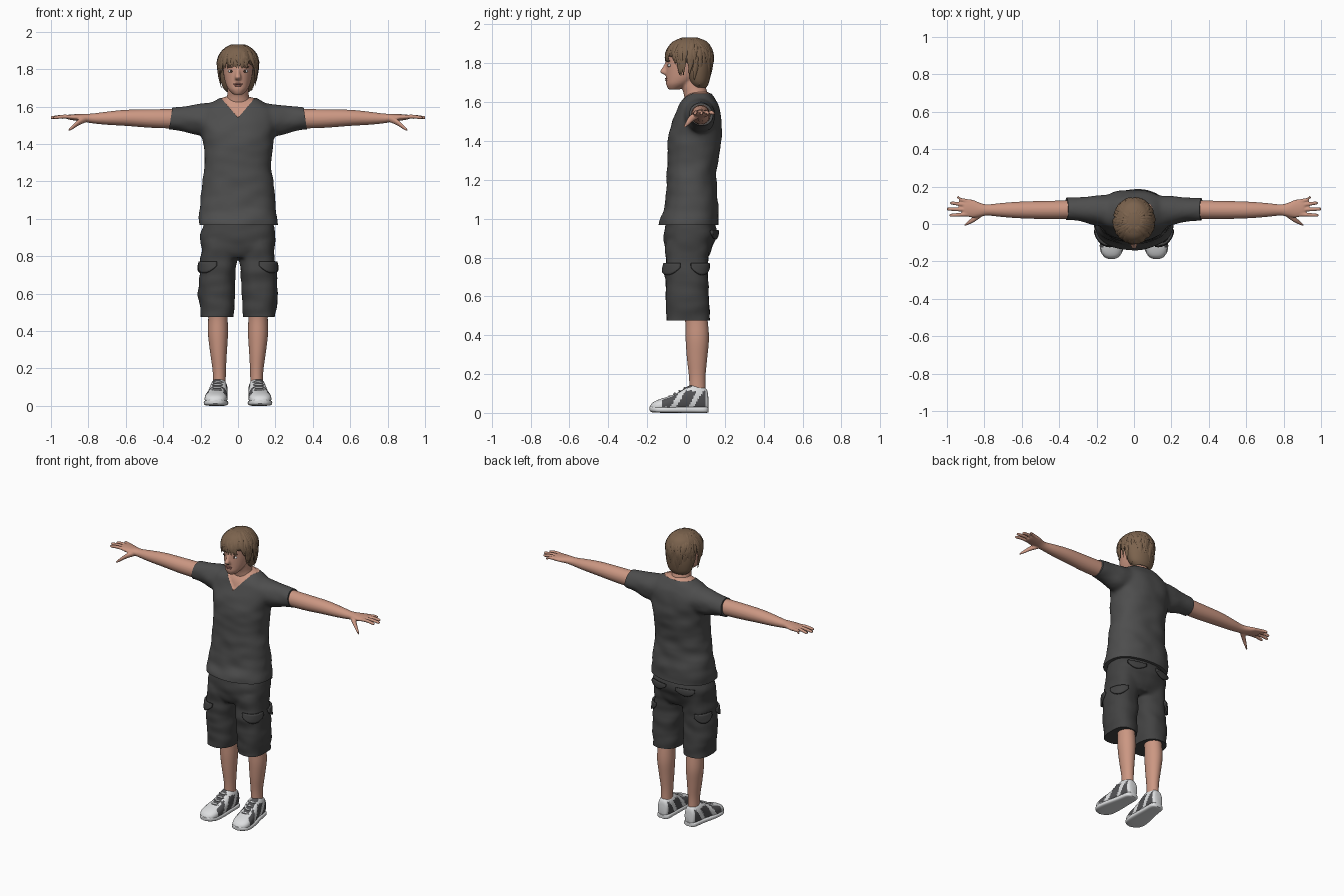
import bpy, bmesh, math, random
from mathutils import Vector, Matrix, noise
from mathutils.bvhtree import BVHTree

random.seed(4)
if "Cube" in bpy.data.objects:
    bpy.data.objects.remove(bpy.data.objects["Cube"])


def material(name, rgb):
    m = bpy.data.materials.new(name)
    m.use_nodes = True
    m.diffuse_color = (*rgb, 1)
    bsdf = next(n for n in m.node_tree.nodes if n.type == 'BSDF_PRINCIPLED')
    bsdf.inputs["Base Color"].default_value = (*rgb, 1)
    return m


skin = material("skin", (.60, .31, .225))
hair = material("brown hair", (.2, .125, .075))
shirt_grey = material("shirt grey", (.075, .075, .075))
shorts_grey = material("shorts grey", (.055, .055, .055))
white = material("shoe white", (.72, .73, .74))
shoe_grey = material("shoe grey", (.085, .085, .09))
lip = material("lip pink", (.42, .17, .14))
dark = material("eye dark", (.05, .03, .02))

ORDER = {'z': lambda p, a, b: (a, b, p), 'x': lambda p, a, b: (p, a, b), 'y': lambda p, a, b: (a, p, b)}


def spline(rings, steps):
    """Smooth interpolation through the ring values."""
    pts = [Vector(r) for r in rings]
    out = []
    for i in range(len(pts) - 1):
        a, b, c, d = pts[max(i - 1, 0)], pts[i], pts[i + 1], pts[min(i + 2, len(pts) - 1)]
        for k in range(steps):
            t = k / steps
            out.append(b + (c - a) * (t / 2) + (a - b * 2.5 + c * 2 - d / 2) * t ** 2
                       + (b * 1.5 - a / 2 - c * 1.5 + d / 2) * t ** 3)
    return out + [pts[-1]]


def loft(bm, axis, rings, n=28, power=2, steps=4, side=1):
    """Closed skin over rings of (position, centre a, centre b, radius a, radius b)."""
    loops = []
    for pos, ca, cb, ra, rb in spline(rings, steps):
        loop = []
        for k in range(n):
            c, s = math.cos(math.tau * k / n), math.sin(math.tau * k / n)
            u = math.copysign(abs(c) ** (2 / power), c)
            v = math.copysign(abs(s) ** (2 / power), s)
            x, y, z = ORDER[axis](pos, ca + ra * u, cb + rb * v)
            loop.append(bm.verts.new((x * side, y, z)))
        loops.append(loop)
    faces = [bm.faces.new((a[k], a[(k + 1) % n], b[(k + 1) % n], b[k]))
             for a, b in zip(loops, loops[1:]) for k in range(n)]
    faces += [bm.faces.new(loops[0]), bm.faces.new(loops[-1])]
    bmesh.ops.recalc_face_normals(bm, faces=faces)


def finish(obj, angle=50):
    obj.data.shade_smooth()
    obj.data.set_sharp_from_angle(angle=math.radians(angle))
    return obj


def make(name, bm, *mats, mirror=False):
    mesh = bpy.data.meshes.new(name)
    bm.to_mesh(mesh)
    bm.free()
    for m in mats:
        mesh.materials.append(m)
    obj = bpy.data.objects.new(name, mesh)
    bpy.context.collection.objects.link(obj)
    if mirror:
        obj.modifiers.new("mirror", 'MIRROR')
    return finish(obj)


def fuse(name, bm, voxel, rounds, *mats):
    """Merge overlapping lofts into one smooth skin."""
    obj = make(name, bm, *mats)
    rm = obj.modifiers.new("remesh", 'REMESH')
    rm.mode, rm.voxel_size = 'VOXEL', voxel
    sm = obj.modifiers.new("smooth", 'SMOOTH')
    sm.factor, sm.iterations = .5, rounds
    graph = bpy.context.evaluated_depsgraph_get()
    mesh = bpy.data.meshes.new_from_object(obj.evaluated_get(graph))
    obj.modifiers.clear()
    obj.data = mesh
    mesh.materials.clear()
    for m in mats:
        mesh.materials.append(m)
    return finish(obj)


def cut(bm, co, no):
    """Trim a hem and close it."""
    geom = bm.verts[:] + bm.edges[:] + bm.faces[:]
    res = bmesh.ops.bisect_plane(bm, geom=geom, plane_co=co, plane_no=no, clear_outer=True)
    edges = [e for e in res["geom_cut"] if isinstance(e, bmesh.types.BMEdge)]
    bmesh.ops.edgeloop_fill(bm, edges=edges)


def folds(bm, amount):
    bm.normal_update()
    for v in bm.verts:
        v.co += v.normal * amount * noise.noise(Vector((v.co.x * 9, v.co.y * 9, v.co.z * 16)))


def ball(name, loc, size, mat, mirror=False):
    bm = bmesh.new()
    bmesh.ops.create_uvsphere(bm, u_segments=16, v_segments=10, radius=1,
                              matrix=Matrix.Translation(loc) @ Matrix.Diagonal((*size, 1)))
    return make(name, bm, mat, mirror=mirror)


# Shirt: trunk and sleeves, with a V neck of skin
bm = bmesh.new()
loft(bm, 'z', [(.92, 0, .015, .205, .152), (.98, 0, .015, .212, .155), (1.06, 0, .03, .205, .14),
               (1.18, 0, .027, .192, .127), (1.3, 0, .035, .18, .132), (1.42, 0, .045, .19, .137),
               (1.5, 0, .055, .2, .127), (1.57, 0, .065, .2, .107), (1.62, 0, .065, .145, .082),
               (1.66, 0, .06, .075, .055)], n=40, power=2.3)
for s in (1, -1):
    loft(bm, 'x', [(.06, .07, 1.545, .085, .085), (.2, .075, 1.53, .08, .084), (.28, .077, 1.533, .067, .07),
                   (.36, .079, 1.535, .061, .059), (.41, .079, 1.535, .06, .058)], side=s)
shirt = fuse("shirt", bm, .011, 10, shirt_grey, skin)
bm = bmesh.new()
bm.from_mesh(shirt.data)
folds(bm, .007)
cut(bm, (0, 0, .968), (0, 0, -1))
for s in (1, -1):
    cut(bm, (s * .36, 0, 1.535), (s, 0, .15))
collar = [((0, 0, 1.54), (.105, 0, -.09)), ((0, 0, 1.54), (-.105, 0, -.09)), ((0, 0, 1.645), (0, 0, 1))]
for co, no in collar:
    faces = [f for f in bm.faces if f.calc_center_median().z > 1.5 and abs(f.calc_center_median().x) < .13]
    geom = faces + list({e for f in faces for e in f.edges}) + list({v for f in faces for v in f.verts})
    bmesh.ops.bisect_plane(bm, geom=geom, plane_co=co, plane_no=no)
for f in bm.faces:
    c = f.calc_center_median()
    f.material_index = int(c.z > 1.645 or (c.y < .06 and c.z - 1.54 > abs(c.x) * .105 / .09))
bm.normal_update()
for v in [v for v in bm.verts if v.link_faces and all(f.material_index for f in v.link_faces)]:
    v.co -= v.normal * .006
bm.to_mesh(shirt.data)
bm.free()
finish(shirt)

# Shorts: hips and two loose legs
bm = bmesh.new()
loft(bm, 'z', [(1.02, 0, .02, .17, .115), (.93, 0, .022, .198, .134), (.85, 0, .012, .2, .123),
               (.79, 0, .01, .185, .1)], n=40, power=2.4)
for s in (1, -1):
    loft(bm, 'z', [(.88, .1, .012, .092, .115), (.76, .106, .002, .096, .11), (.62, .115, .006, .097, .11),
                   (.52, .113, .01, .091, .111), (.44, .112, .012, .088, .111)], power=2.4, side=s)
shorts = fuse("shorts", bm, .01, 6, shorts_grey)
bm = bmesh.new()
bm.from_mesh(shorts.data)
folds(bm, .009)
cut(bm, (0, 0, .475), (0, 0, -1))
tree = BVHTree.FromBMesh(bm)
bm.to_mesh(shorts.data)
bm.free()
finish(shorts)


def flap(name, angle, spread, top, height):
    """Pocket flap laid over the cloth around one leg."""
    bm = bmesh.new()
    rows = []
    for j in range(6):
        row = []
        for i in range(13):
            u = i / 6 - 1
            a = math.radians(angle + u * spread)
            out = Vector((math.cos(a), math.sin(a), 0))
            z = top - j / 5 * height * (1 - .65 * u * u)
            hit = tree.ray_cast(Vector((.1, .01, z)) + out * .4, -out)[0]
            row.append(bm.verts.new(hit + out * .009))
        rows.append(row)
    for a, b in zip(rows, rows[1:]):
        for i in range(12):
            bm.faces.new((a[i], b[i], b[i + 1], a[i + 1]))
    obj = make(name, bm, shorts_grey)
    solid = obj.modifiers.new("thickness", 'SOLIDIFY')
    solid.thickness, solid.offset = .012, 0
    obj.modifiers.new("mirror", 'MIRROR')


flap("front_cargo_flap", -52, 32, .77, .06)
flap("rear_cargo_flap", 38, 30, .77, .06)
flap("back_pocket_flap", 88, 24, .94, .045)

# Arms with hands
bm = bmesh.new()
loft(bm, 'x', [(.32, .077, 1.535, .05, .052), (.45, .075, 1.536, .049, .05), (.6, .075, 1.54, .045, .043),
               (.7, .075, 1.538, .038, .035), (.78, .075, 1.537, .03, .026), (.82, .076, 1.54, .036, .022),
               (.86, .082, 1.542, .047, .018), (.9, .087, 1.544, .046, .014), (.915, .088, 1.544, .04, .01)])
for root, tip, reach in ((.052, .047, .985), (.076, .08, 1), (.1, .112, .982), (.12, .141, .945)):
    loft(bm, 'x', [(.875, root, 1.543, .011, .011), (.93, (root + tip) / 2, 1.547, .0105, .0105),
                   (reach - .01, tip, 1.542, .009, .009), (reach + .002, tip, 1.541, .005, .005)], n=12)
loft(bm, 'x', [(.81, .06, 1.535, .018, .018), (.85, .03, 1.517, .017, .017), (.885, .007, 1.49, .011, .012),
               (.907, -.007, 1.473, .005, .006)], n=12)
arms = fuse("arms", bm, .0045, 3, skin)
arms.modifiers.new("mirror", 'MIRROR')

# Lower legs
bm = bmesh.new()
loft(bm, 'z', [(.08, .1, .06, .034, .042), (.18, .1, .058, .035, .042), (.28, .104, .057, .044, .052),
               (.38, .107, .058, .053, .06), (.47, .107, .054, .052, .058), (.55, .107, .04, .055, .06)])
make("lower_legs", bm, skin, mirror=True)

# Shoes: coloured upper, pale sole and laces
bm = bmesh.new()
loft(bm, 'y', [(.115, .1, .05, .018, .03), (.105, .1, .065, .036, .058), (.06, .102, .073, .046, .073),
               (.015, .104, .07, .049, .07), (-.04, .11, .053, .054, .053), (-.09, .116, .043, .06, .042),
               (-.14, .12, .035, .057, .034), (-.17, .12, .028, .042, .026), (-.185, .12, .022, .018, .014)],
     n=40, power=2.4, steps=6)
for f in bm.faces:
    c, n = f.calc_center_median(), f.normal
    flank = abs(n.x) > .4 and c.z > .03 and -.125 < c.y < .1
    stripe = int((c.y - c.z * .6 + 1) / .03) % 3 == 0
    tongue = n.z > .4 and -.1 < c.y < .03 and abs(c.x - .112) < .022
    f.material_index = int((flank and not stripe and c.z < .115) or tongue)
make("shoe_uppers", bm, white, shoe_grey, mirror=True)
bm = bmesh.new()
loft(bm, 'y', [(.117, .1, .016, .02, .012), (.1, .1, .016, .043, .016), (.03, .105, .016, .051, .016),
               (-.08, .116, .016, .064, .016), (-.14, .12, .017, .061, .016), (-.175, .12, .02, .04, .014),
               (-.187, .12, .022, .016, .01)], n=32, power=3.5)
make("shoe_soles", bm, white, mirror=True)
for i in range(4):
    ball("lace", (.114 - i * .002, -.085 + i * .026, .085 + i * .014), (.03, .006, .006), white, True)

# Head, nose and neck
bm = bmesh.new()
loft(bm, 'z', [(1.664, 0, -.062, .024, .028), (1.69, 0, -.042, .05, .06), (1.72, 0, -.02, .065, .083),
               (1.76, 0, 0, .075, .104), (1.8, 0, .01, .08, .113), (1.85, 0, .012, .08, .113),
               (1.9, 0, .015, .06, .08), (1.915, 0, .015, .03, .04)])
loft(bm, 'z', [(1.6, 0, .058, .075, .062), (1.65, 0, .048, .06, .062), (1.69, 0, .036, .056, .062),
               (1.76, 0, .03, .055, .06)])
loft(bm, 'z', [(1.81, 0, -.096, .008, .01), (1.78, 0, -.106, .011, .014), (1.757, 0, -.114, .017, .021),
               (1.742, 0, -.104, .014, .014)], n=14)
fuse("head", bm, .006, 4, skin)
ball("upper_lip", (0, -.1, 1.721), (.024, .008, .005), lip)
ball("lower_lip", (0, -.099, 1.712), (.02, .008, .006), lip)
ball("eyes", (.036, -.085, 1.789), (.017, .009, .008), white, True)
ball("irises", (.036, -.09, 1.789), (.008, .006, .0075), dark, True)
ball("eyebrows", (.037, -.088, 1.812), (.022, .008, .004), hair, True)

# Hair: a cap under layered locks
bm = bmesh.new()
loft(bm, 'z', [(1.675, 0, .07, .055, .035), (1.7, 0, .066, .08, .052), (1.75, 0, .06, .095, .069),
               (1.8, 0, .055, .1, .078), (1.835, 0, .02, .104, .116), (1.87, 0, .018, .1, .117),
               (1.91, 0, .02, .075, .09), (1.932, 0, .02, .03, .04)])
make("hair_cap", bm, hair)


def scalp(az, z):
    """Point on the outside of the hair."""
    up = (z - 1.83) / .108
    r = math.sqrt(max(0, 1 - up * up)) if up > 0 else 1 - .26 * min(1, -up / 1.4) ** 1.5
    return Vector((.107 * r * math.cos(az), .018 + .12 * r * math.sin(az), z))


bm = bmesh.new()
for i in range(150):
    az = math.tau * i * .618
    front = -math.sin(az)
    low = 1.69 + .12 * min(1, max(0, (front - .1) / .7)) + random.uniform(-.012, .015)
    start = random.choice((1.932, 1.92, 1.895, 1.85))
    end = max(low, start - random.uniform(.08, .17))
    width, twist = random.uniform(.013, .02), random.uniform(-.35, .35)
    loops = []
    for k in range(7):
        t = k / 6
        a = az + twist * t
        p = scalp(a, start + (end - start) * t ** 1.3)
        out = Vector((math.cos(a), math.sin(a), .3 * (1 - t)))
        across = Vector((-math.sin(a), math.cos(a), 0))
        p += out * (.006 * t ** 3)
        w = width * (.25 + t * 1.1 if t < .6 else .91 * (1 - t) / .4 + .06)
        loops.append([bm.verts.new(p + across * (w * math.cos(q)) + out * (w * .45 * math.sin(q)))
                      for q in (math.tau * m / 6 for m in range(6))])
    for a, b in zip(loops, loops[1:]):
        for m in range(6):
            bm.faces.new((a[m], a[(m + 1) % 6], b[(m + 1) % 6], b[m]))
    bm.faces.new(loops[0])
    bm.faces.new(loops[-1])
bmesh.ops.recalc_face_normals(bm, faces=bm.faces[:])
make("hair_locks", bm, hair)
